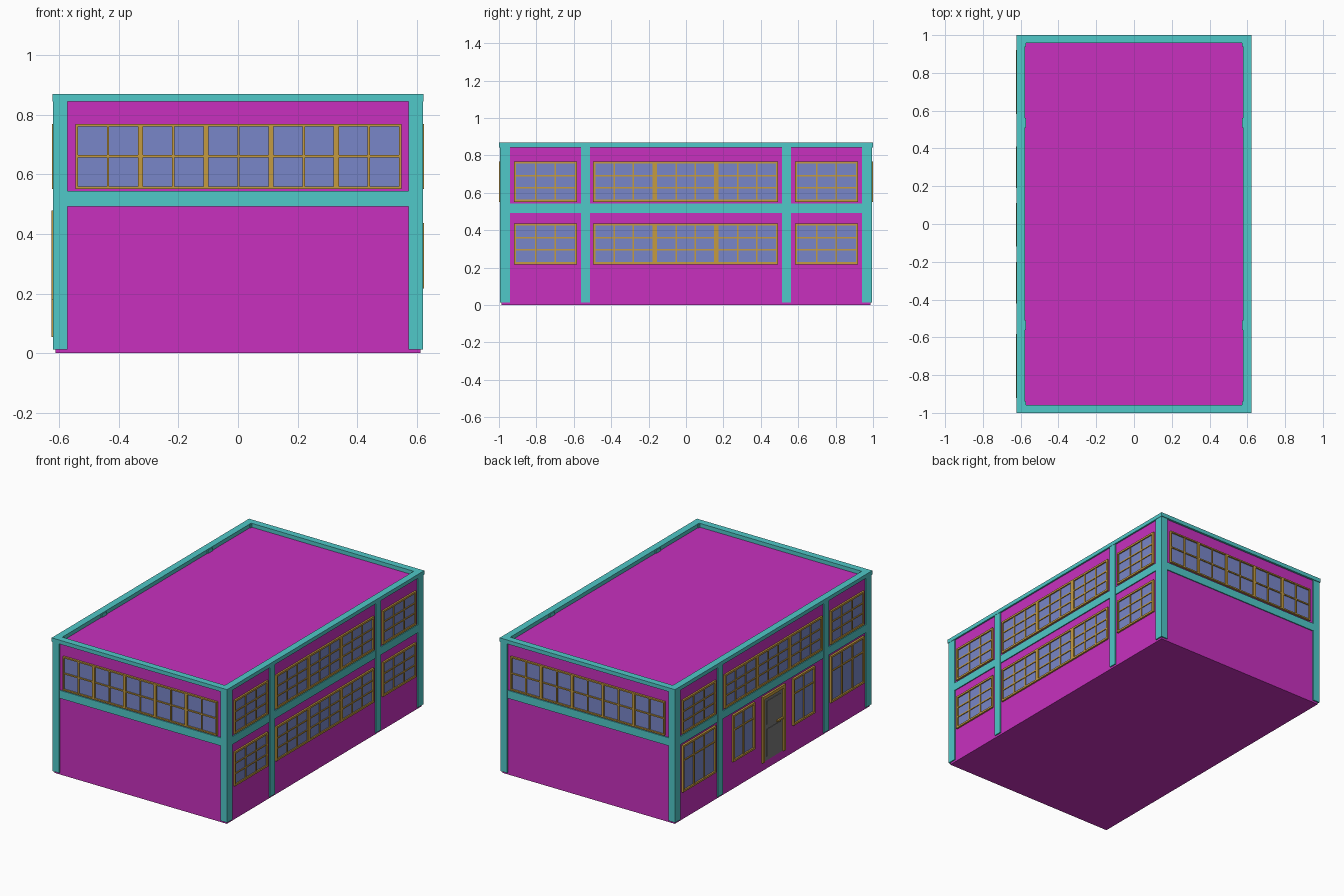
import bpy, bmesh
from mathutils import Matrix, Vector

if "Cube" in bpy.data.objects:
    bpy.data.objects.remove(bpy.data.objects["Cube"])

WX, WY, TOP = 0.612, 0.987, 0.843      # wall half sizes and roof height


def mat(name, col):
    m = bpy.data.materials.new(name)
    m.diffuse_color = (*col, 1)
    m.use_nodes = True
    m.node_tree.nodes["Principled BSDF"].inputs["Base Color"].default_value = m.diffuse_color
    return m


WALL = mat("wall_paint", (0.58, 0.03, 0.52))
TRIM = mat("trim_paint", (0.08, 0.58, 0.58))
FRAME = mat("frame_paint", (0.56, 0.33, 0.05))
GLASS = mat("glass", (0.19, 0.24, 0.58))
GREY = mat("door_grey", (0.2, 0.2, 0.2))


def boxes(name, items, material):
    """One object from a list of (x0, x1, y0, y1, z0, z1) boxes."""
    bm = bmesh.new()
    for x0, x1, y0, y1, z0, z1 in items:
        x0, x1 = sorted((x0, x1))
        y0, y1 = sorted((y0, y1))
        c = Vector((x0 + x1, y0 + y1, z0 + z1)) / 2
        bmesh.ops.create_cube(bm, size=1, matrix=Matrix.Translation(c)
                              @ Matrix.Diagonal((x1 - x0, y1 - y0, z1 - z0, 1)))
    me = bpy.data.meshes.new(name)
    bm.to_mesh(me)
    bm.free()
    me.materials.append(material)
    ob = bpy.data.objects.new(name, me)
    bpy.context.collection.objects.link(ob)
    return ob


def on_wall(side, u0, u1, z0, z1, d):
    """Box on a wall: u runs along the wall, d is how far it stands out."""
    if side in ("front", "back"):
        s = -1 if side == "front" else 1
        return (u0, u1, s * (WY - 0.004), s * (WY + d), z0, z1)
    s = -1 if side == "left" else 1
    return (s * (WX - 0.004), s * (WX + d), u0, u1, z0, z1)


def window(name, side, u0, u1, z0, z1, units, cols, rows, edge=0.012, out=0.011):
    """Row of framed units; rows lists the heights (0-1) of the cross bars."""
    bars = []
    w = (u1 - u0) / units
    for i in range(units):
        a, b = u0 + i * w, u0 + (i + 1) * w
        bars += [on_wall(side, a, a + edge, z0, z1, out),
                 on_wall(side, b - edge, b, z0, z1, out),
                 on_wall(side, a + edge, b - edge, z0, z0 + edge, out),
                 on_wall(side, a + edge, b - edge, z1 - edge, z1, out)]
        for k in range(1, cols):
            c = a + edge + (w - 2 * edge) * k / cols
            bars.append(on_wall(side, c - 0.004, c + 0.004, z0 + edge, z1 - edge, out - 0.003))
        for f in rows:
            c = z0 + edge + (z1 - z0 - 2 * edge) * f
            bars.append(on_wall(side, a + edge, b - edge, c - 0.004, c + 0.004, out - 0.003))
    boxes(name + "_frame", bars, FRAME)
    boxes(name + "_glass", [on_wall(side, u0 + 0.002, u1 - 0.002, z0 + 0.002, z1 - 0.002, 0.003)], GLASS)


# Main body with roof and floor
boxes("walls", [(-WX, WX, -WY, WY, 0, TOP)], WALL)

# Corner and bay columns
cols = []
for s in (-1, 1):
    for y0, y1 in ((-0.995, -0.94), (-0.562, -0.512), (0.512, 0.562), (0.94, 0.995)):
        cols.append((s * 0.572, s * 0.62, y0, y1, 0.012, 0.864))
boxes("columns", cols, TRIM)

# Floor band and parapet cap
band, cap = [], []
for s in (-1, 1):
    band += [(s * 0.58, s * 0.6185, -0.985, 0.985, 0.492, 0.543),
             (-0.61, 0.61, s * 0.95, s * 0.9935, 0.492, 0.543)]
    cap += [(s * 0.577, s * 0.622, -1.0, 1.0, TOP, 0.868),
            (-0.577, 0.577, s * 0.957, s * 1.0, TOP, 0.868)]
boxes("floor_band", band, TRIM)
boxes("parapet", cap, TRIM)

# Front and back ribbon windows
for side in ("front", "back"):
    window(side + "_window", side, -0.545, 0.548, 0.551, 0.768, 5, 2, [0.5],
           edge=0.0085, out=0.013)

# Side windows, upper floor on both sides and lower floor on the right
thirds = [1 / 3, 2 / 3]
bays = (("front_bay", -0.92, -0.582, 1), ("middle_bay", -0.497, 0.493, 3), ("back_bay", 0.582, 0.92, 1))
for side, levels in (("right", ((0.551, 0.768), (0.217, 0.437))), ("left", ((0.551, 0.768),))):
    for i, (z0, z1) in enumerate(levels):
        for bay, u0, u1, n in bays:
            window(f"{side}_{bay}_{('upper', 'lower')[i]}_window", side, u0, u1, z0, z1, n, 3, thirds)

# Taller lower windows on the left, with a transom bar
for name, u0, u1, n in (("front_bay", -0.92, -0.582, 3), ("front_small", -0.42, -0.2, 2),
                        ("back_small", 0.19, 0.41, 2), ("back_bay", 0.582, 0.92, 3)):
    window(f"left_{name}_lower_window", "left", u0, u1, 0.178, 0.478, 1, n, [0.68], out=0.013)

# Door with frame, panels and handle on the left
boxes("door_frame", [on_wall("left", -0.12, -0.1, 0.055, 0.478, 0.013),
                     on_wall("left", 0.09, 0.11, 0.055, 0.478, 0.013),
                     on_wall("left", -0.1, 0.09, 0.458, 0.478, 0.013)], FRAME)
boxes("door", [on_wall("left", -0.1, 0.09, 0.055, 0.458, 0.004)], GREY)
boxes("door_panels", [on_wall("left", -0.075, 0.065, 0.08, 0.255, 0.007),
                      on_wall("left", -0.075, 0.065, 0.285, 0.435, 0.007)], GREY)
boxes("door_handle", [on_wall("left", -0.095, -0.035, 0.265, 0.275, 0.014)], FRAME)
